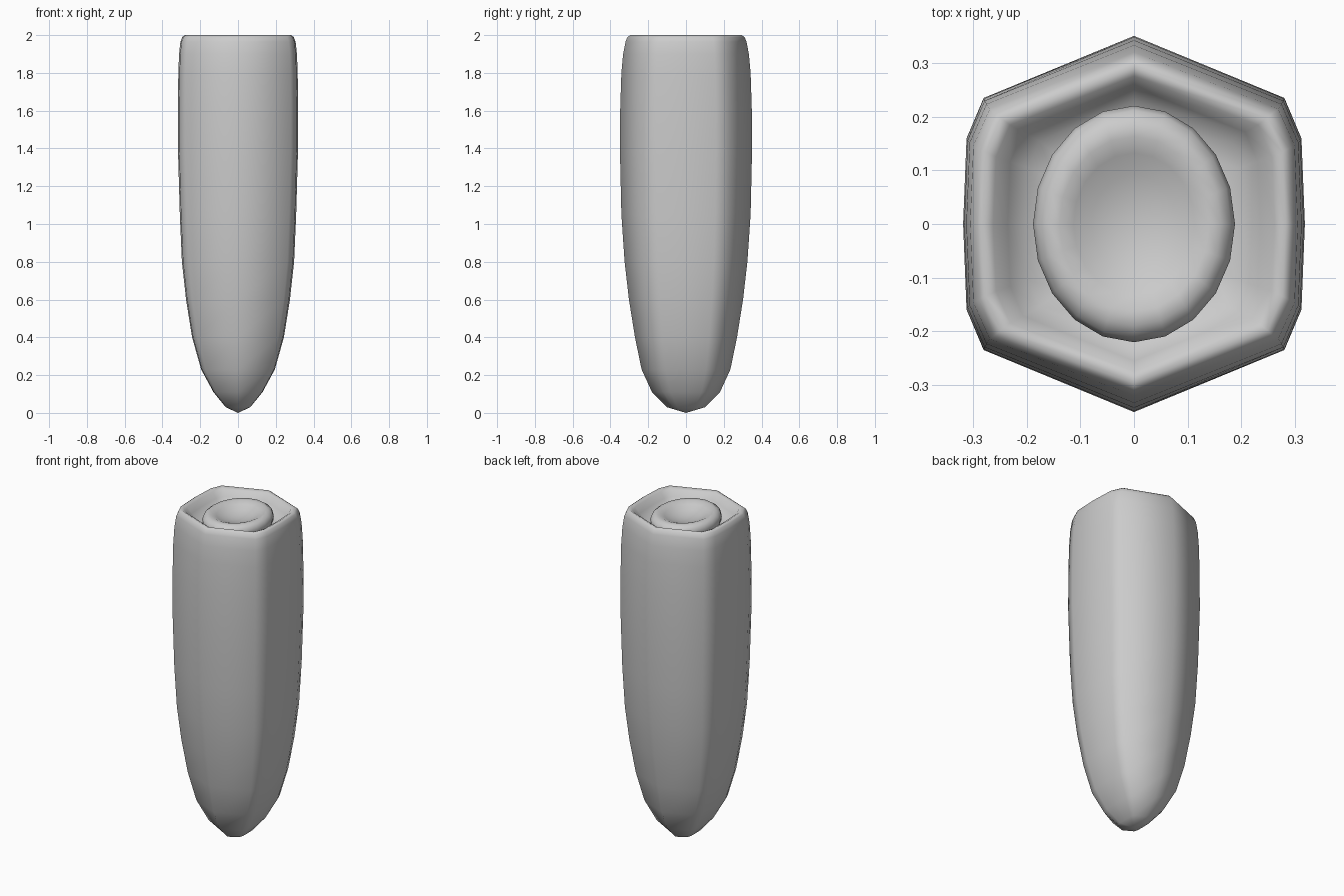
import bpy, bmesh, math

if "Cube" in bpy.data.objects:
    bpy.data.objects.remove(bpy.data.objects["Cube"])


def loft(name, section, rings, first_tip=None, last_tip=None):
    """Stack a unit cross-section at rings of (x radius, y radius, z)."""
    bm = bmesh.new()
    loops = [[bm.verts.new((x * rx, y * ry, z)) for x, y in section]
             for rx, ry, z in rings]
    n = len(section)
    for a, b in zip(loops, loops[1:]):
        for i in range(n):
            j = (i + 1) % n
            bm.faces.new((a[i], a[j], b[j], b[i]))
    for tip, loop in ((first_tip, loops[0]), (last_tip, loops[-1])):
        if tip is not None:
            v = bm.verts.new((0, 0, tip))
            for i in range(n):
                bm.faces.new((loop[i], loop[(i + 1) % n], v))
    bmesh.ops.recalc_face_normals(bm, faces=bm.faces)
    mesh = bpy.data.meshes.new(name)
    bm.to_mesh(mesh)
    bm.free()
    for p in mesh.polygons:
        p.use_smooth = True
    obj = bpy.data.objects.new(name, mesh)
    bpy.context.collection.objects.link(obj)
    return obj


# Body cross-section: six-cornered, with clipped side corners
quarter = [(1, 0), (0.98, 0.455), (0.88, 0.67)]
half = quarter + [(0, 1)] + [(-x, y) for x, y in reversed(quarter)]
section = half + [(-x, -y) for x, y in half[1:-1]]

# Tapered body, rounded rim and sunken top
body_rings = [
    (0.065, 0.10, 0.03), (0.13, 0.18, 0.11), (0.195, 0.235, 0.23),
    (0.243, 0.27, 0.40), (0.275, 0.302, 0.60), (0.297, 0.325, 0.80),
    (0.308, 0.342, 1.05), (0.318, 0.35, 1.40), (0.318, 0.348, 1.62),
    (0.316, 0.342, 1.80), (0.312, 0.333, 1.90), (0.305, 0.32, 1.965),
    (0.295, 0.31, 1.99), (0.282, 0.295, 2.00), (0.262, 0.275, 1.99),
    (0.235, 0.255, 1.955), (0.20, 0.23, 1.92), (0.15, 0.18, 1.91),
]
loft("tapered_body", section, body_rings, first_tip=0.0, last_tip=1.91)

# Oval core in the sunken top, with a dished centre
oval = [(math.cos(math.tau * i / 20), math.sin(math.tau * i / 20)) for i in range(20)]
core_profile = [(0.90, 1.88), (0.98, 1.92), (1.0, 1.945), (0.96, 1.967),
                (0.86, 1.982), (0.74, 1.983), (0.60, 1.97), (0.42, 1.952), (0.2, 1.942)]
loft("oval_core", oval, [(0.188 * s, 0.22 * s, z) for s, z in core_profile],
     first_tip=1.88, last_tip=1.938)
